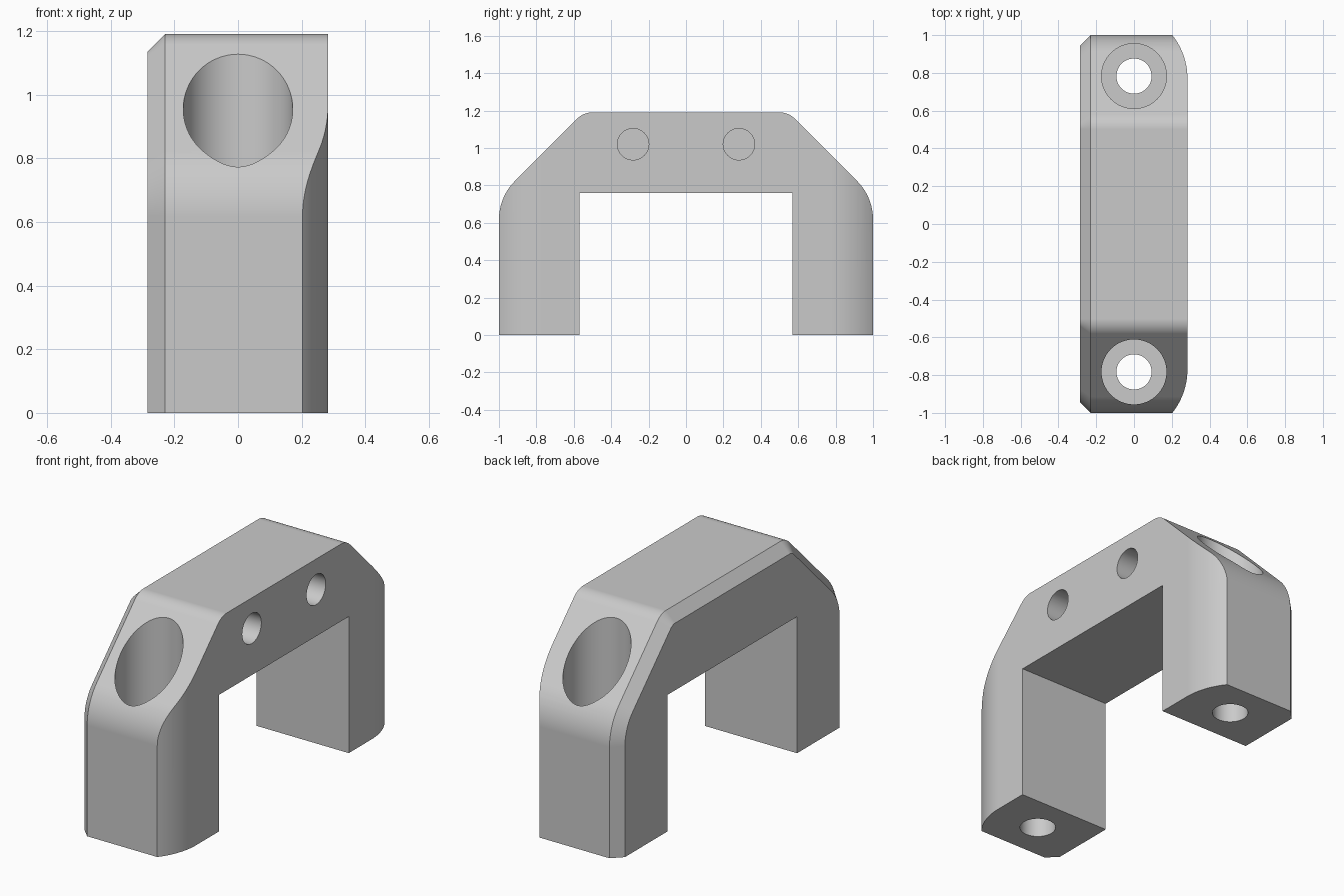
import bpy, bmesh, math
from mathutils import Vector

if "Cube" in bpy.data.objects:
    bpy.data.objects.remove(bpy.data.objects["Cube"])

RIGHT_X, LEFT_X, BEVEL = 0.283, -0.285, 0.056
BOLT_Y, BOLT_FLOOR = 0.783, 0.4

grey = bpy.data.materials.new("satin grey")
grey.use_nodes = True
colour = (0.59, 0.59, 0.59, 1)
grey.diffuse_color = colour
grey.node_tree.nodes["Principled BSDF"].inputs["Base Color"].default_value = colour


def fillet(before, corner, after, radius, steps=12):
    """Points of a rounded corner between two straight runs."""
    a = (Vector(before) - Vector(corner)).normalized()
    b = (Vector(after) - Vector(corner)).normalized()
    half = a.angle(b) / 2
    centre = Vector(corner) + (a + b).normalized() * radius / math.sin(half)
    start = Vector(corner) + a * radius / math.tan(half) - centre
    end = Vector(corner) + b * radius / math.tan(half) - centre
    sweep = math.pi - 2 * half
    return [centre + (start * math.sin(sweep * (1 - i / steps))
                      + end * math.sin(sweep * i / steps)) / math.sin(sweep)
            for i in range(steps + 1)]


def arch_outline(inset):
    """Arch in y and z, with its outer edge moved inwards by inset."""
    side, top = 1 - inset, 1.19 - inset
    slope = 1.738 - inset * math.sqrt(2)
    foot, shoulder = (side, 0), (side, slope - side)
    crown = (slope - top, top)
    half = [(0.57, 0.76), (0.57, 0), foot]
    half += fillet(foot, shoulder, crown, 0.29 - inset)
    half += fillet(shoulder, crown, (0, top), 0.11 - inset)
    return [tuple(p) for p in half] + [(-p[0], p[1]) for p in reversed(half)]


def loft(name, rings):
    """Closed solid joining equal-length rings of 3D points."""
    bm = bmesh.new()
    rows = [[bm.verts.new(p) for p in ring] for ring in rings]
    count = len(rows[0])
    for low, high in zip(rows, rows[1:]):
        for i in range(count):
            j = (i + 1) % count
            bm.faces.new((low[i], low[j], high[j], high[i]))
    bm.faces.new(list(reversed(rows[0])))
    bm.faces.new(rows[-1])
    bmesh.ops.recalc_face_normals(bm, faces=bm.faces)
    mesh = bpy.data.meshes.new(name)
    bm.to_mesh(mesh)
    bm.free()
    mesh.materials.append(grey)
    obj = bpy.data.objects.new(name, mesh)
    bpy.context.collection.objects.link(obj)
    return obj


def cylinder(name, radius, start, end):
    """Cutter running between two points."""
    start, end = Vector(start), Vector(end)
    turn = (end - start).to_track_quat('Z', 'Y')
    circle = [turn @ Vector((radius * math.cos(a), radius * math.sin(a), 0))
              for a in (math.tau * i / 64 for i in range(64))]
    return loft(name, [[p + start for p in circle], [p + end for p in circle]])


def apply_boolean(obj, cutter, operation):
    cutter.hide_render = True
    mod = obj.modifiers.new(cutter.name, 'BOOLEAN')
    mod.operation, mod.solver, mod.object = operation, 'EXACT', cutter
    bpy.ops.object.modifier_apply(modifier=mod.name)
    bpy.data.objects.remove(cutter)


# Arched body with a bevel along its outer edge on one side
layers = [(LEFT_X, BEVEL), (LEFT_X + BEVEL, 0), (0.4, 0)]
handle = loft("bridge_handle",
              [[(x, y, z) for y, z in arch_outline(inset)] for x, inset in layers])
bpy.ops.object.select_all(action='DESELECT')
bpy.context.view_layer.objects.active = handle
handle.select_set(True)

# Curved ends on the other side
radius, tangent_y = 0.37, 0.77
arc = []
for i in range(17):
    a = math.radians(45) * i / 16
    arc.append((RIGHT_X - radius * (1 - math.cos(a)), tangent_y + radius * math.sin(a)))
plan = [(-1, -1.2), (arc[-1][0], -1.2)] + [(x, -y) for x, y in reversed(arc)]
plan += arc + [(arc[-1][0], 1.2), (-1, 1.2)]
apply_boolean(handle, loft("plan_trim", [[(x, y, z) for x, y in plan] for z in (-1, 2)]),
              'INTERSECT')

# Counterbored bolt holes down the legs, and blind holes in the side
for s in (-1, 1):
    y = s * BOLT_Y
    cutters = [
        cylinder("counterbore", 0.172, (0, y, BOLT_FLOOR), (0, y, 2)),
        cylinder("bolt_hole", 0.093, (0, y, -0.5), (0, y, 1)),
        cylinder("side_hole", 0.084, (RIGHT_X - 0.4, s * 0.283, 1.02), (1, s * 0.283, 1.02)),
    ]
    for cutter in cutters:
        apply_boolean(handle, cutter, 'DIFFERENCE')

bpy.ops.object.shade_smooth_by_angle(angle=math.radians(20))
weighted = handle.modifiers.new("even_shading", 'WEIGHTED_NORMAL')
weighted.keep_sharp = True
